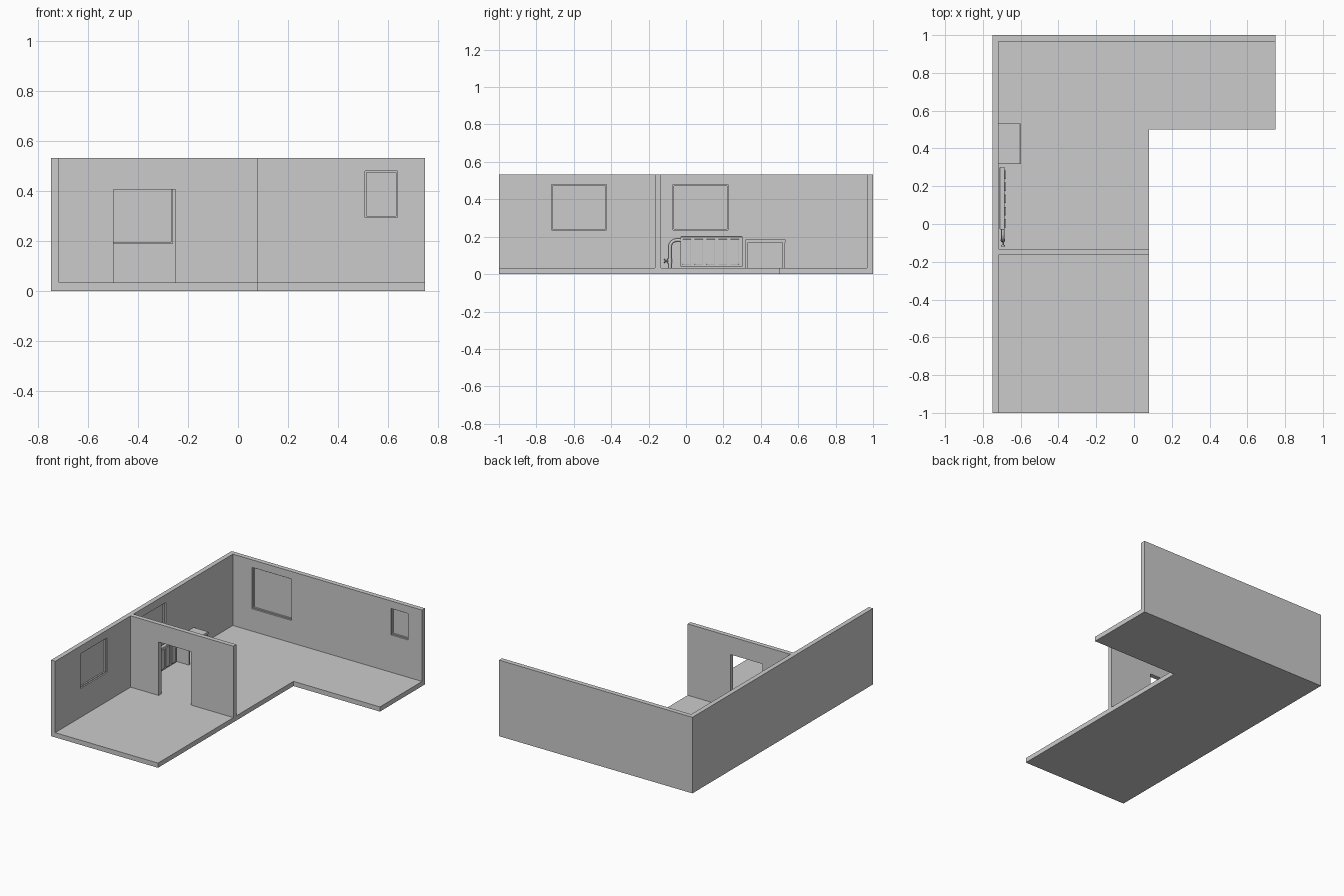
import bpy, bmesh, math

if "Cube" in bpy.data.objects:
    bpy.data.objects.remove(bpy.data.objects["Cube"])


def box(name, x, y, z, bevel=0):
    bm = bmesh.new()
    bmesh.ops.create_cube(bm, size=1)
    for v in bm.verts:
        v.co = [(r[0] + r[1]) / 2 + c * (r[1] - r[0]) for c, r in zip(v.co, (x, y, z))]
    me = bpy.data.meshes.new(name)
    bm.to_mesh(me)
    bm.free()
    ob = bpy.data.objects.new(name, me)
    bpy.context.collection.objects.link(ob)
    if bevel:
        m = ob.modifiers.new("bevel", 'BEVEL')
        m.width = bevel
        m.segments = 2
    return ob


def cut(ob, x, y, z):
    c = box("cutter", x, y, z)
    m = ob.modifiers.new("cut", 'BOOLEAN')
    m.operation = 'DIFFERENCE'
    m.solver = 'EXACT'
    m.object = c
    bpy.context.view_layer.objects.active = ob
    bpy.ops.object.modifier_apply(modifier=m.name)
    bpy.data.objects.remove(c)


def cylinder(name, r, length, loc, rot=(0, 0, 0), sides=16):
    bpy.ops.mesh.primitive_cylinder_add(vertices=sides, radius=r, depth=length, location=loc, rotation=rot)
    ob = bpy.context.object
    ob.name = name
    bpy.ops.object.shade_smooth_by_angle()
    return ob


# room shell: L-shaped block with the rooms carved out
bm = bmesh.new()
outline = [(-.75, -1), (.08, -1), (.08, .5), (.75, .5), (.75, 1), (-.75, 1)]
face = bm.faces.new([bm.verts.new((x, y, 0)) for x, y in outline])
ext = bmesh.ops.extrude_face_region(bm, geom=[face])
for v in ext['geom']:
    if isinstance(v, bmesh.types.BMVert):
        v.co.z = .533
bmesh.ops.recalc_face_normals(bm, faces=bm.faces)
me = bpy.data.meshes.new("room_shell")
bm.to_mesh(me)
bm.free()
shell = bpy.data.objects.new("room_shell", me)
bpy.context.collection.objects.link(shell)
cut(shell, (-.717, 2), (-2, -.165), (.033, 1))
cut(shell, (-.717, 2), (-.133, .967), (.033, 1))
# doorway through the partition, stopping at floor level
door = (-.5, -.25)
cut(shell, door, (-.25, -.05), (.033, .407))

# window recesses, stepped to leave a thin frame
for inset, depth in ((0, .01), (.006, .02)):
    for y0, y1 in ((-.72, -.425), (-.07, .225)):
        cut(shell, (-.717 - depth, -.6), (y0 + inset, y1 - inset), (.235 + inset, .478 - inset))
    for x0, x1, z0 in ((-.57, -.263, .19), (.51, .64, .295)):
        cut(shell, (x0 + inset, x1 - inset), (.9, .967 + depth), (z0 + inset, .48 - inset))

# side table
box("table_top", (-.717, -.602), (.317, .533), (.168, .186), .002)
for y in (.319, .517):
    box("table_side", (-.716, -.604), (y, y + .013), (.033, .168))

# radiator body with raised ribs
box("radiator_panel", (-.711, -.685), (-.03, .302), (.04, .2), .003)
for i in range(5):
    y = -.018 + i * .064
    box("radiator_rib", (-.686, -.678), (y, y + .045), (.052, .187), .002)

# radiator pipe bending to the floor
cu = bpy.data.curves.new("radiator_pipe", 'CURVE')
cu.dimensions = '3D'
cu.bevel_depth = .009
cu.bevel_resolution = 3
sp = cu.splines.new('POLY')
path = [(-.025, .182), (-.05, .182)]
path += [(-.05 - .036 * math.sin(a), .146 + .036 * math.cos(a)) for a in (.4, .8, 1.2, 1.57)]
path += [(-.086, .033)]
sp.points.add(len(path) - 1)
for p, (y, z) in zip(sp.points, path):
    p.co = (-.694, y, z, 1)
bpy.context.collection.objects.link(bpy.data.objects.new("radiator_pipe", cu))

# valve and handle
cylinder("valve_body", .012, .026, (-.694, -.086, .07))
cylinder("valve_stem", .005, .03, (-.694, -.1, .07), (math.pi / 2, 0, 0))
cylinder("valve_handle", .011, .006, (-.694, -.115, .07), (math.pi / 2, 0, 0))
